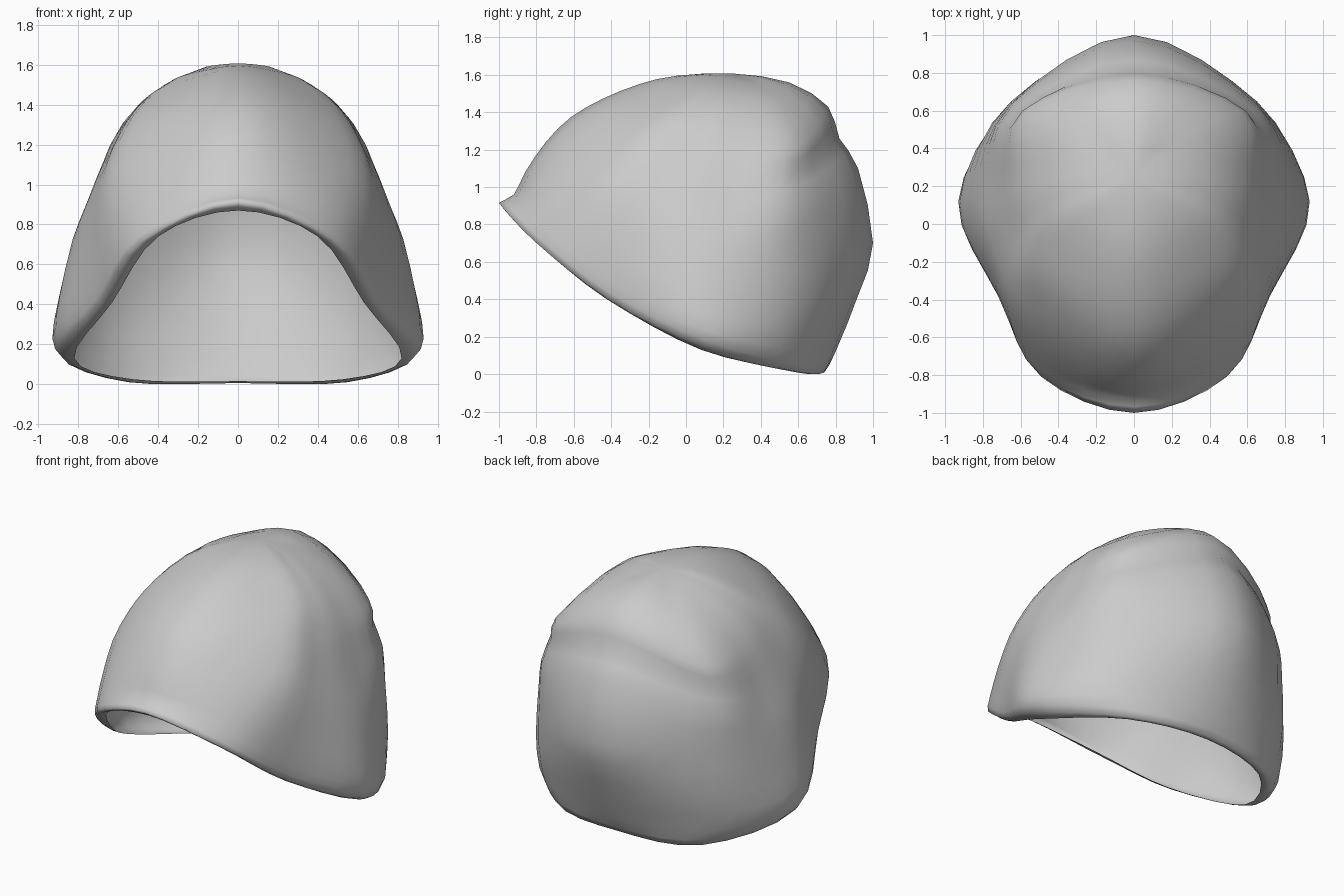
import bpy, bmesh
from mathutils import Vector

if "Cube" in bpy.data.objects:
    bpy.data.objects.remove(bpy.data.objects["Cube"])

# Tilted cross-sections, inner lip to crown: front (y, z), then front corner,
# front side, side and back corner (x, y, z), then back (y, z)
RINGS = [
    ((-.95, .87), (.40, -.82, .74), (.63, -.43, .41), (.82, .08, .13), (.53, .56, .025), (.70, .015)),
    ((-1.0, .915), (.49, -.81, .71), (.69, -.42, .405), (.89, .10, .145), (.55, .61, .01), (.74, .01)),
    ((-.92, .96), (.50, -.77, .79), (.72, -.38, .48), (.93, .12, .23), (.64, .60, .13), (.80, .12)),
    ((-.86, 1.08), (.53, -.65, .93), (.74, -.32, .63), (.90, .13, .42), (.65, .65, .39), (.92, .42)),
    ((-.75, 1.24), (.56, -.50, 1.07), (.74, -.22, .85), (.83, .18, .70), (.65, .64, .71), (1.0, .70)),
    ((-.62, 1.37), (.55, -.36, 1.20), (.70, -.12, 1.02), (.76, .20, .88), (.65, .62, .92), (.92, 1.10)),
    ((-.45, 1.47), (.50, -.25, 1.32), (.635, -.03, 1.18), (.69, .22, 1.06), (.60, .59, 1.09), (.82, 1.26)),
    ((-.25, 1.55), (.42, -.10, 1.43), (.54, .06, 1.35), (.60, .25, 1.26), (.56, .60, 1.22), (.76, 1.43)),
    ((-.05, 1.595), (.26, .05, 1.55), (.35, .15, 1.51), (.38, .27, 1.485), (.32, .50, 1.47), (.55, 1.56)),
]
POLE = Vector((0, .25, 1.607))
AROUND, UP = 4, 2


def spline(a, b, c, d, t):
    """Catmull-Rom point between b and c."""
    return .5 * (2 * b + (c - a) * t + (2 * a - 5 * b + 4 * c - d) * t * t
                 + (3 * b - a - 3 * c + d) * t ** 3)


def full_ring(front, *rest):
    """Mirror the half section and smooth it into a closed loop."""
    half = [Vector(p) for p in rest[:-1]]
    other = [Vector((-p.x, p.y, p.z)) for p in reversed(half)]
    pts = [Vector((0, *front))] + half + [Vector((0, *rest[-1]))] + other
    n = len(pts)
    return [spline(pts[i - 1], pts[i], pts[(i + 1) % n], pts[(i + 2) % n], s / AROUND)
            for i in range(n) for s in range(AROUND)]


# Loft the sections upward
rows = [full_ring(*r) for r in RINGS]
n = len(rows[0])
rows.append([POLE] * n)
last = len(rows) - 1
loft = []
for r in range(last):
    beyond = rows[r + 2] if r + 2 <= last else rows[r][n // 2:] + rows[r][:n // 2]
    below = rows[max(r - 1, 0)]
    for s in range(UP):
        loft.append([spline(below[i], rows[r][i], rows[r + 1][i], beyond[i], s / UP)
                     for i in range(n)])

# Knit cap shell
bm = bmesh.new()
grid = [[bm.verts.new(p) for p in row] for row in loft]
for lo, hi in zip(grid, grid[1:]):
    for i in range(n):
        j = (i + 1) % n
        bm.faces.new((lo[i], lo[j], hi[j], hi[i]))
top = bm.verts.new(POLE)
for i in range(n):
    bm.faces.new((grid[-1][i], grid[-1][(i + 1) % n], top))
for f in bm.faces:
    f.smooth = True
mesh = bpy.data.meshes.new("cap_shell")
bm.to_mesh(mesh)
bm.free()
cap = bpy.data.objects.new("cap_shell", mesh)
bpy.context.collection.objects.link(cap)

# Rest exactly on the ground
lowest = min(v.co.z for v in mesh.vertices)
for v in mesh.vertices:
    v.co.z -= lowest
